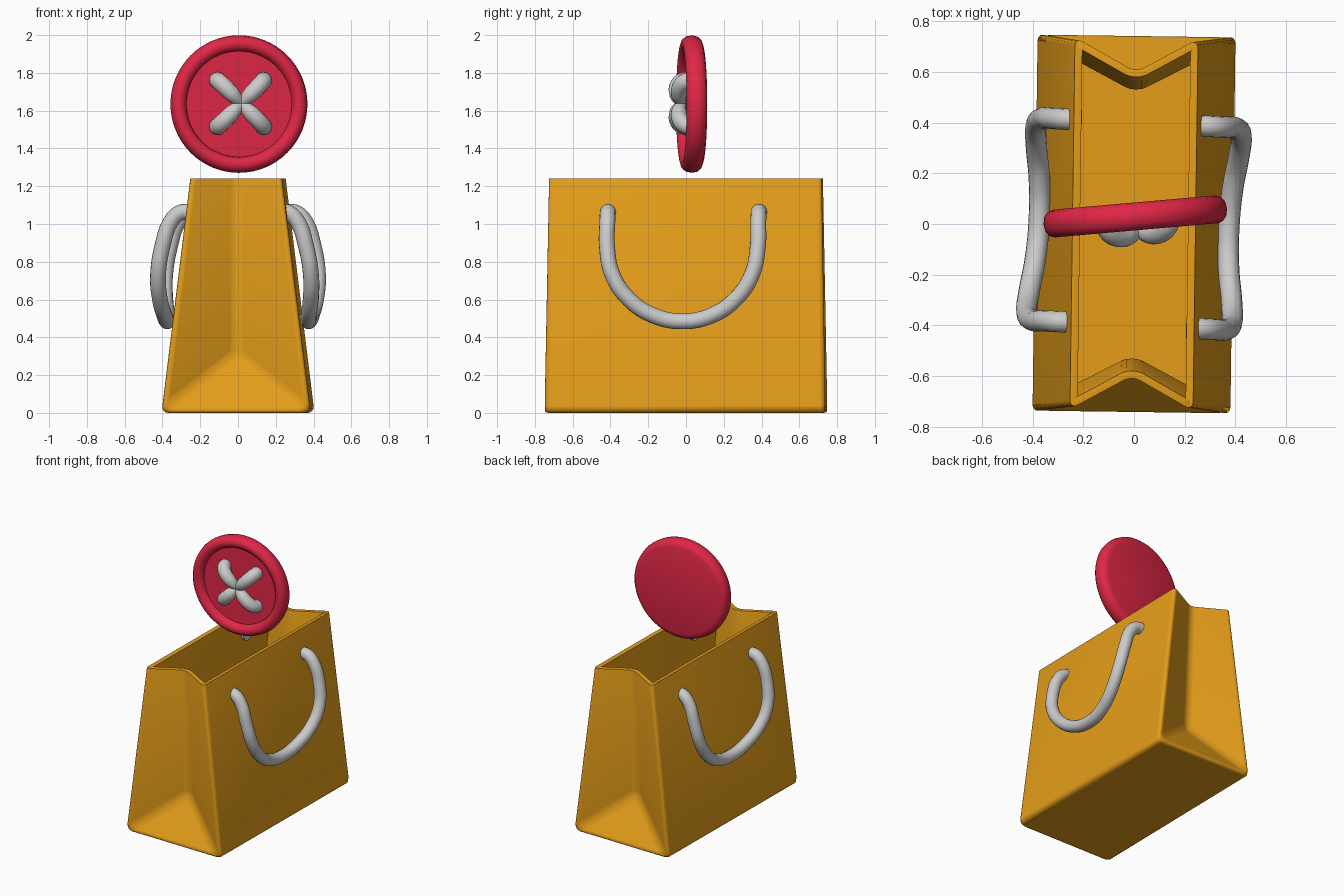
import bpy, bmesh
from math import cos, sin, pi, radians, sqrt

if "Cube" in bpy.data.objects:
    bpy.data.objects.remove(bpy.data.objects["Cube"])


def material(name, color):
    m = bpy.data.materials.new(name)
    m.diffuse_color = (*color, 1)
    m.use_nodes = True
    m.node_tree.nodes["Principled BSDF"].inputs["Base Color"].default_value = m.diffuse_color
    return m


def add_mesh(name, bm, mat):
    me = bpy.data.meshes.new(name)
    bm.to_mesh(me)
    bm.free()
    ob = bpy.data.objects.new(name, me)
    bpy.context.collection.objects.link(ob)
    me.materials.append(mat)
    return ob


def smooth(ob, angle):
    bpy.ops.object.select_all(action='DESELECT')
    ob.select_set(True)
    bpy.context.view_layer.objects.active = ob
    bpy.ops.object.shade_smooth_by_angle(angle=radians(angle))


def add_tube(name, points, radius, radii=None):
    cu = bpy.data.curves.new(name, 'CURVE')
    cu.dimensions = '3D'
    cu.bevel_depth = radius
    cu.bevel_resolution = 6
    cu.use_fill_caps = True
    cu.resolution_u = 8
    sp = cu.splines.new('BEZIER')
    sp.bezier_points.add(len(points) - 1)
    for i, (bp, p) in enumerate(zip(sp.bezier_points, points)):
        bp.co = p
        bp.handle_left_type = bp.handle_right_type = 'AUTO'
        bp.radius = radii[i] if radii else 1
    ob = bpy.data.objects.new(name, cu)
    bpy.context.collection.objects.link(ob)
    return ob


orange = material("orange", (0.78, 0.34, 0.01))
red = material("red", (0.75, 0.02, 0.06))

# Bag shell: tapered box with folded gussets at both ends, open at the top
H = 1.24
bm = bmesh.new()
V = lambda x, y, z: bm.verts.new((x, y, z))
bot = {(sx, sy): V(sx * .395, sy * .757, 0) for sx in (-1, 1) for sy in (-1, 1)}
top = {(sx, sy): V(sx * .243, sy * .735, H) for sx in (-1, 1) for sy in (-1, 1)}
bm.faces.new([bot[k] for k in ((-1, -1), (-1, 1), (1, 1), (1, -1))])
for s in (-1, 1):
    bm.faces.new([bot[s, -1], bot[s, 1], top[s, 1], top[s, -1]])
    apex, fold = V(0, s * .55, .31), V(0, s * .60, H)
    bm.faces.new([bot[-1, s], bot[1, s], apex])
    for sx in (-1, 1):
        bm.faces.new([bot[sx, s], apex, fold, top[sx, s]])
bmesh.ops.recalc_face_normals(bm, faces=bm.faces)
bm.faces.ensure_lookup_table()
if bm.faces[0].normal.z > 0:
    bmesh.ops.reverse_faces(bm, faces=bm.faces)
bag = add_mesh("bag", bm, orange)
bag.rotation_euler.z = -0.0136
b = bag.modifiers.new("rounded_folds", 'BEVEL')
b.width, b.segments, b.limit_method, b.angle_limit = .035, 4, 'ANGLE', radians(15)
s = bag.modifiers.new("thickness", 'SOLIDIFY')
s.thickness, s.offset = .03, -1
r = bag.modifiers.new("rounded_rim", 'BEVEL')
r.width, r.segments, r.limit_method, r.angle_limit = .01, 3, 'ANGLE', radians(60)
smooth(bag, 40)

# Hanging rope handles, one per broad side
half = [(.23, .40, 1.065), (.29, .40, 1.058), (.337, .40, 1.01), (.38, .40, .885)]
for k, x in ((1, .405), (2, .40), (3, .382)):
    a = k * pi / 8
    half.append((x, .40 * cos(a), .885 - .40 * sin(a)))
path = half + [(.375, 0, .485)] + [(x, -y, z) for x, y, z in reversed(half)]
for name, turn in (("right_handle", 0), ("left_handle", pi)):
    add_tube(name, path, .042).rotation_euler.z = turn - 0.05

# Button: lathed disc with raised rim in front and flat back
place = ((.005, .03, 1.635), (0, 0, radians(5)))
profile = [(0, -.012), (.28, -.012), (.284, -.032), (.30, -.049), (.322, -.055),
           (.343, -.048), (.358, -.029), (.364, 0), (.358, .029), (.343, .047),
           (.318, .055), (0, .055)]
bm = bmesh.new()
vs = [bm.verts.new((r_, y, 0)) for r_, y in profile]
es = [bm.edges.new(p) for p in zip(vs, vs[1:])]
bmesh.ops.spin(bm, geom=vs + es, cent=(0, 0, 0), axis=(0, 1, 0), angle=2 * pi, steps=64)
bmesh.ops.remove_doubles(bm, verts=bm.verts, dist=1e-4)
bmesh.ops.recalc_face_normals(bm, faces=bm.faces)
button = add_mesh("button", bm, red)
button.location, button.rotation_euler = place
smooth(button, 45)

# Crossed thread: four short arched stitches meeting in the middle
arch = [(.172, 0), (.168, -.035), (.135, -.063), (.07, -.072), (0, -.055)]
for i, (sx, sz) in enumerate(((1, 1), (-1, 1), (-1, -1), (1, -1))):
    pts = [(sx * d / sqrt(2), y, sz * d / sqrt(2)) for d, y in arch]
    st = add_tube(f"stitch_{i + 1}", pts, .045, [1, 1, 1, .95, .6])
    st.location, st.rotation_euler = (.012, .03, 1.638), place[1]
